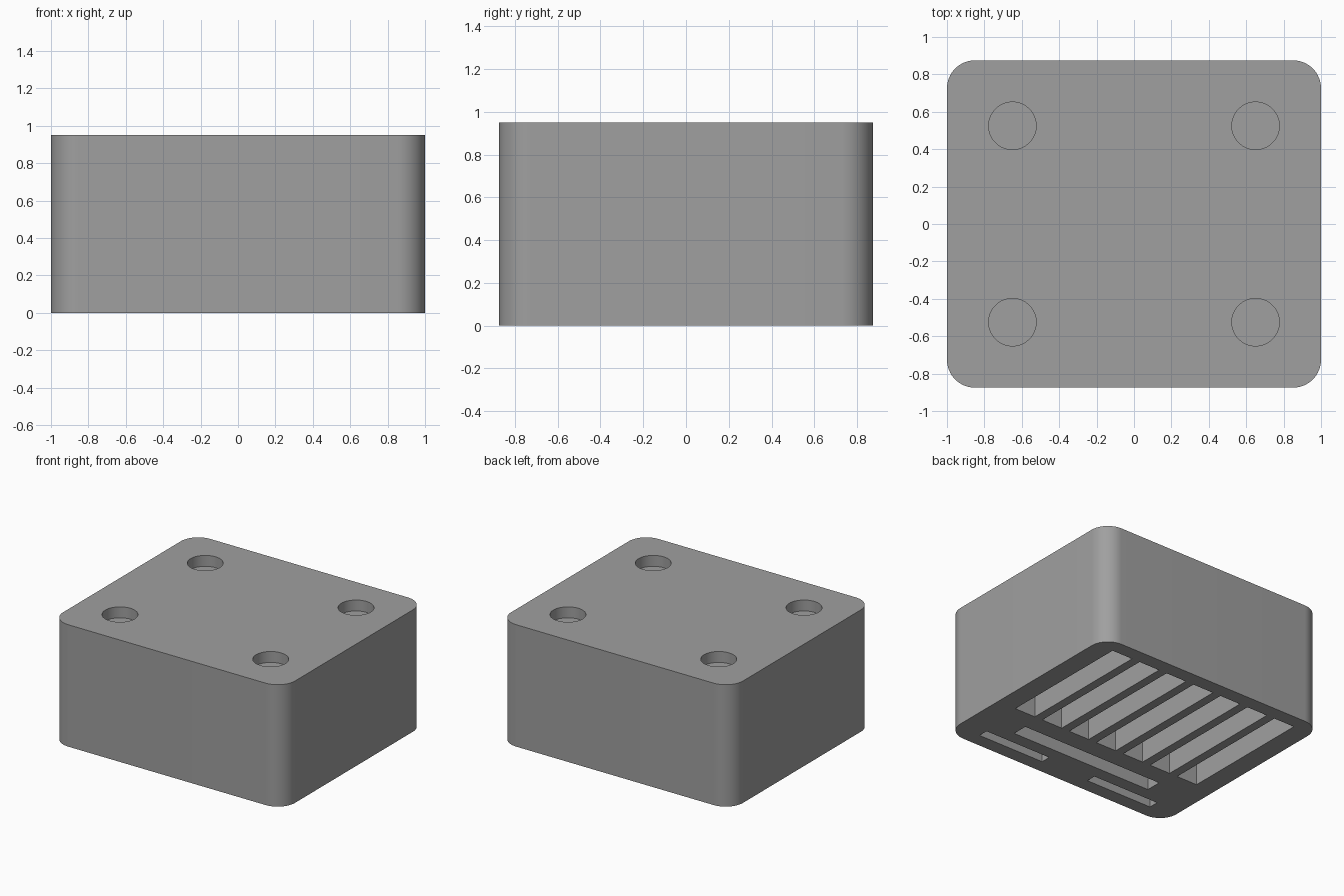
import bpy, bmesh, math
from mathutils import Matrix

if "Cube" in bpy.data.objects:
    bpy.data.objects.remove(bpy.data.objects["Cube"])

HALF_X, HALF_Y, HEIGHT, RADIUS = 1.0, 0.875, 0.95, 0.15

grey = bpy.data.materials.new("grey plastic")
grey.diffuse_color = (0.35, 0.35, 0.35, 1)
grey.use_nodes = True
grey.node_tree.nodes["Principled BSDF"].inputs["Base Color"].default_value = grey.diffuse_color


def make_object(name, bm):
    bmesh.ops.recalc_face_normals(bm, faces=bm.faces)
    mesh = bpy.data.meshes.new(name)
    bm.to_mesh(mesh)
    bm.free()
    mesh.materials.append(grey)
    obj = bpy.data.objects.new(name, mesh)
    bpy.context.collection.objects.link(obj)
    return obj


def add_slot(bm, x0, x1, y0, y1, depth):
    """Rectangular pocket opening through the underside."""
    size = Matrix.Diagonal((x1 - x0, y1 - y0, depth + 0.1, 1))
    place = Matrix.Translation(((x0 + x1) / 2, (y0 + y1) / 2, (depth - 0.1) / 2))
    bmesh.ops.create_cube(bm, size=1, matrix=place @ size)


def add_hole(bm, x, y, radius, depth):
    """Round blind hole opening through the top."""
    place = Matrix.Translation((x, y, HEIGHT - depth + (depth + 0.1) / 2))
    bmesh.ops.create_cone(bm, cap_ends=True, segments=64, radius1=radius,
                          radius2=radius, depth=depth + 0.1, matrix=place)


# Body: rounded rectangle, extruded upward
bm = bmesh.new()
outline = []
for i, (sx, sy) in enumerate([(1, 1), (-1, 1), (-1, -1), (1, -1)]):
    for k in range(17):
        a = math.pi / 2 * (i + k / 16)
        outline.append(bm.verts.new((sx * (HALF_X - RADIUS) + RADIUS * math.cos(a),
                                     sy * (HALF_Y - RADIUS) + RADIUS * math.sin(a), 0)))
base = bm.faces.new(outline)
top = bmesh.ops.extrude_face_region(bm, geom=[base], use_keep_orig=True)["geom"]
bmesh.ops.translate(bm, vec=(0, 0, HEIGHT),
                    verts=[v for v in top if isinstance(v, bmesh.types.BMVert)])
body = make_object("organiser_body", bm)

# Pockets and holes
bm = bmesh.new()
for i in range(7):                                   # row of large slots
    x = (i - 3) * 0.25
    add_slot(bm, x - 0.09, x + 0.09, -0.31, 0.765, 0.75)
add_slot(bm, -0.62, 0.62, -0.585, -0.462, 0.65)      # long thin slot
for x0, x1 in ((-0.79, -0.21), (0.21, 0.79)):        # two short slots
    add_slot(bm, x0, x1, -0.765, -0.687, 0.65)
for x in (-0.65, 0.65):                              # four round recesses
    for y in (-0.525, 0.525):
        add_hole(bm, x, y, 0.127, 0.085)
cutter = make_object("pocket_cutter", bm)
cutter.hide_render = True

cut = body.modifiers.new("pockets", "BOOLEAN")
cut.operation = "DIFFERENCE"
cut.solver = "EXACT"
cut.object = cutter

bpy.context.view_layer.objects.active = body
body.select_set(True)
cutter.select_set(False)
bpy.ops.object.modifier_apply(modifier=cut.name)
bpy.data.objects.remove(cutter)
bpy.ops.object.shade_smooth_by_angle(angle=math.radians(30))
